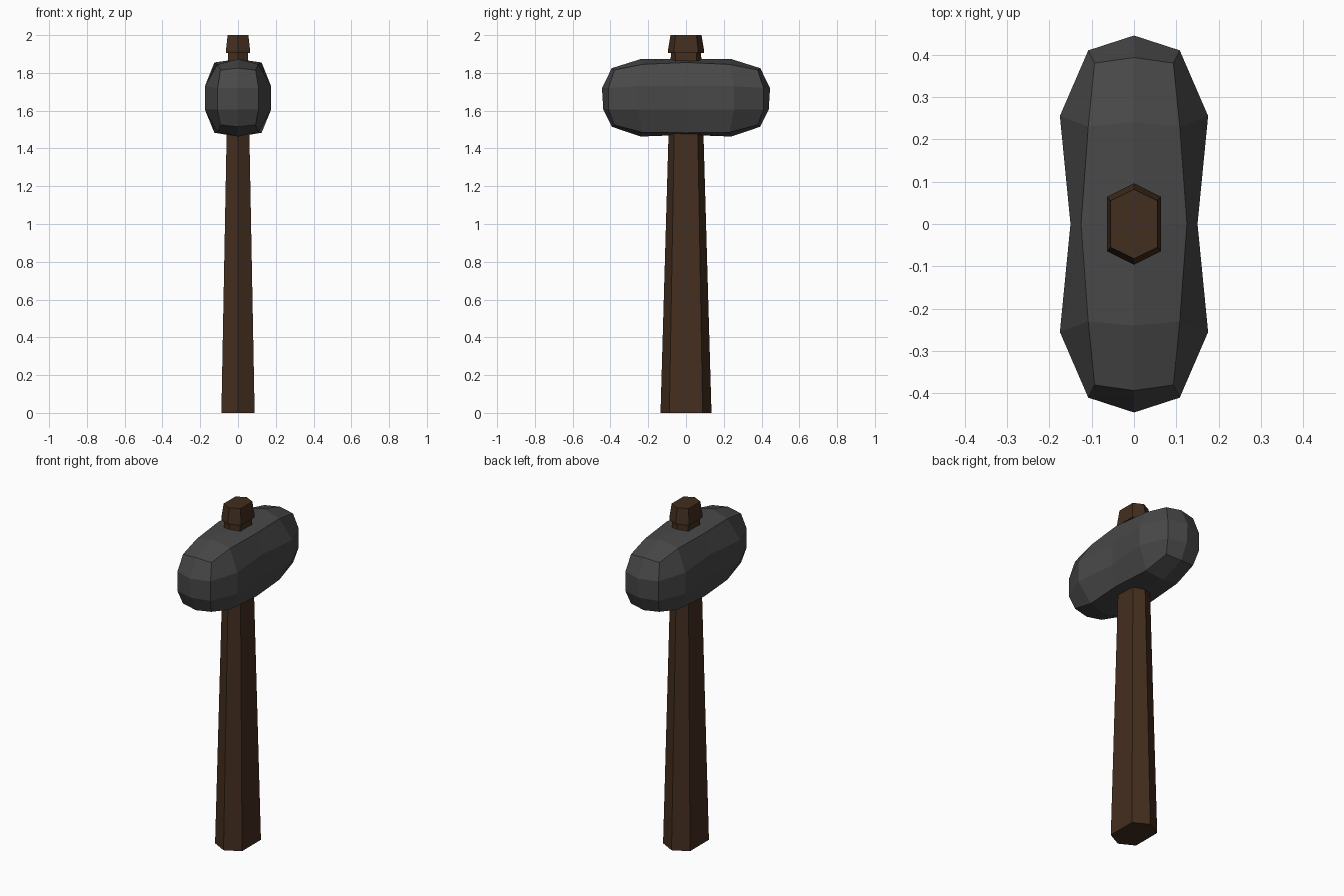
import bpy, bmesh

if "Cube" in bpy.data.objects:
    bpy.data.objects.remove(bpy.data.objects["Cube"])


def material(name, rgb):
    m = bpy.data.materials.new(name)
    m.diffuse_color = (*rgb, 1)
    m.use_nodes = True
    m.node_tree.nodes["Principled BSDF"].inputs["Base Color"].default_value = m.diffuse_color
    return m


def loft(name, rings, mat, cap_pairs=False):
    """Skin a list of closed rings; ends get a flat cap or a custom domed cap."""
    bm = bmesh.new()
    loops = [[bm.verts.new(p) for p in r] for r in rings]
    n = len(loops[0])
    for a, b in zip(loops, loops[1:]):
        for i in range(n):
            bm.faces.new((a[i], a[(i + 1) % n], b[(i + 1) % n], b[i]))
    for loop, s in ((loops[0], -1), (loops[-1], 1)):
        if cap_pairs:
            # 2 x 3 grid of quads around two raised points on the striking face
            hi = bm.verts.new((0, s * 0.445, 1.72))
            lo = bm.verts.new((0, s * 0.438, 1.605))
            t, tr, r1, r2, br, b, bl, l2, l1, tl = loop
            for f in ((t, tr, r1, hi), (hi, r1, r2, lo), (lo, r2, br, b),
                      (t, hi, l1, tl), (hi, lo, l2, l1), (lo, b, bl, l2)):
                bm.faces.new(f)
        else:
            bm.faces.new(loop)
    bmesh.ops.recalc_face_normals(bm, faces=bm.faces)
    me = bpy.data.meshes.new(name)
    bm.to_mesh(me)
    bm.free()
    me.materials.append(mat)
    ob = bpy.data.objects.new(name, me)
    bpy.context.collection.objects.link(ob)
    return ob


def hexagon(x, y_side, y_tip, z):
    return [(0, -y_tip, z), (x, -y_side, z), (x, y_side, z),
            (0, y_tip, z), (-x, y_side, z), (-x, -y_side, z)]


def head_ring(s, centre, corner, mid):
    """Ten-sided ring: each entry is (x, y, z_top, z_bottom)."""
    (_, yc, ct, cb), (xk, yk, kt, kb), (xm, ym, mt, mb) = centre, corner, mid
    right = [(xk, s * yk, kt), (xm, s * ym, mt), (xm, s * ym, mb), (xk, s * yk, kb)]
    left = [(-x, y, z) for x, y, z in reversed(right)]
    return [(0, s * yc, ct)] + right + [(0, s * yc, cb)] + left


wood = material("wood", (0.055, 0.027, 0.013))
stone = material("stone", (0.065, 0.065, 0.065))

# Tapered hexagonal handle passing through the head
loft("handle", [hexagon(0.088, 0.088, 0.135, 0),
                hexagon(0.052, 0.055, 0.08, 1.91)], wood)

# Flared cap on top of the handle
loft("handle_cap", [hexagon(0.064, 0.064, 0.096, 1.905),
                    hexagon(0.064, 0.064, 0.096, 1.918),
                    hexagon(0.055, 0.055, 0.082, 2.0)], wood)

# Faceted stone head, waisted in the middle
end = ((0, 0.393, 1.825, 1.515), (0.093, 0.38, 1.815, 1.525), (0.108, 0.41, 1.72, 1.605))
wide = ((0, 0.24, 1.873, 1.463), (0.108, 0.23, 1.845, 1.485), (0.175, 0.255, 1.73, 1.605))
waist = ((0, 0, 1.872, 1.472), (0.125, 0, 1.855, 1.483), (0.15, 0, 1.73, 1.605))
loft("hammer_head", [head_ring(s, *r) for s, r in
                     ((-1, end), (-1, wide), (1, waist), (1, wide), (1, end))],
     stone, cap_pairs=True)
